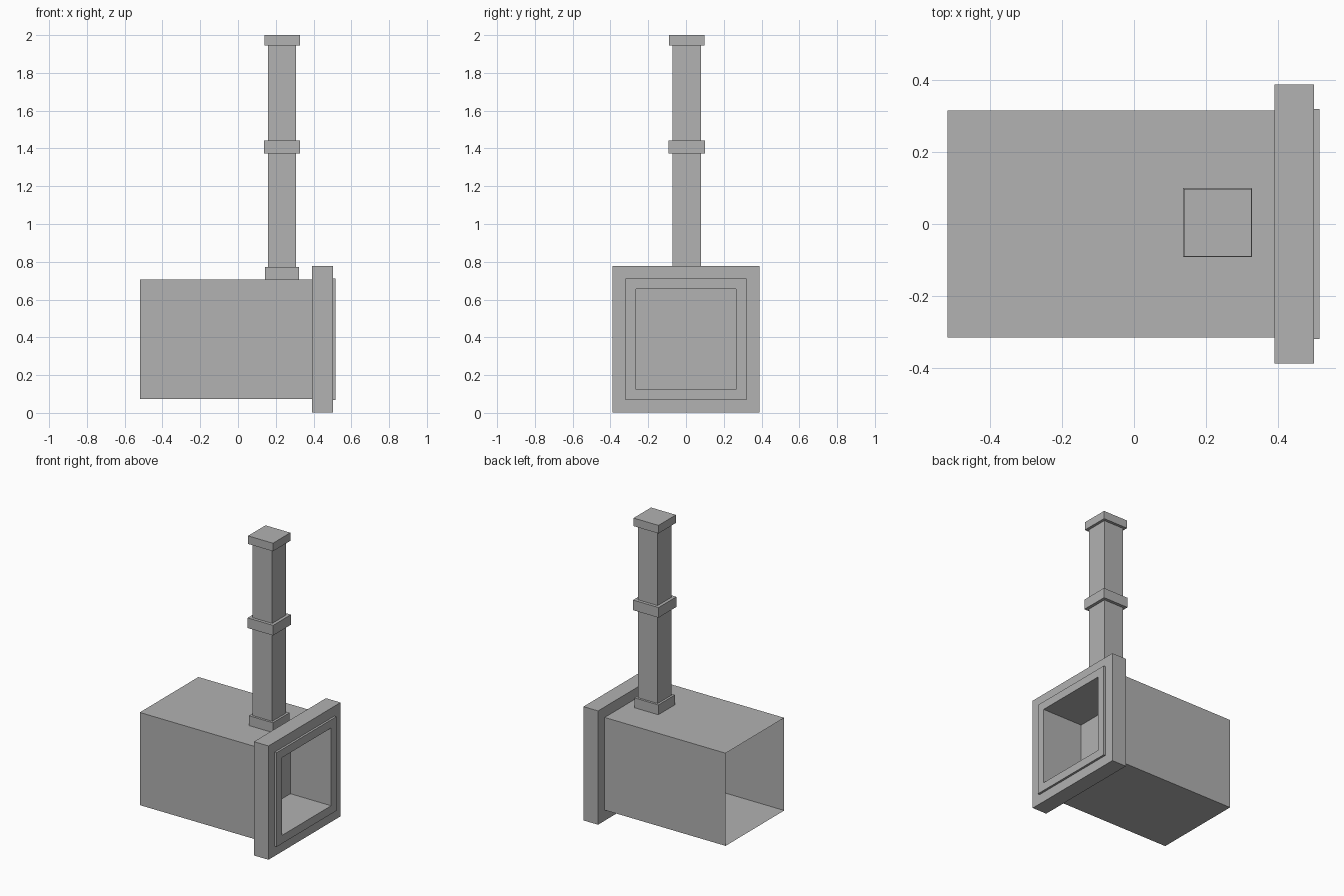
import bpy
import bmesh

cube = bpy.data.objects.get("Cube")
if cube:
    bpy.data.objects.remove(cube)

# One plain grey for everything
grey = bpy.data.materials.new("plain grey")
grey.use_nodes = True
colour = (0.445, 0.445, 0.445, 1)
grey.diffuse_color = colour
grey.node_tree.nodes["Principled BSDF"].inputs["Base Color"].default_value = colour

AXIS_Z = 0.39  # height of the firebox centre line


def finish(name, bm):
    mesh = bpy.data.meshes.new(name)
    bm.to_mesh(mesh)
    bm.free()
    mesh.materials.append(grey)
    obj = bpy.data.objects.new(name, mesh)
    bpy.context.collection.objects.link(obj)
    return obj


def square_loft(name, profile, closed=False, cap_end=False, inward=False):
    """Loft square rings along x; each profile point is (x, half width)."""
    bm = bmesh.new()
    rings = [[bm.verts.new((x, sy * h, AXIS_Z + sz * h))
              for sy, sz in ((-1, -1), (1, -1), (1, 1), (-1, 1))]
             for x, h in profile]
    pairs = list(zip(rings, rings[1:]))
    if closed:
        pairs.append((rings[-1], rings[0]))
    for a, b in pairs:
        for i in range(4):
            j = (i + 1) % 4
            bm.faces.new((a[i], a[j], b[j], b[i]))
    if cap_end:
        bm.faces.new(rings[-1])
    bmesh.ops.recalc_face_normals(bm, faces=bm.faces)
    if inward:
        bmesh.ops.reverse_faces(bm, faces=bm.faces)
    return finish(name, bm)


def block(name, x, y, half, z0, z1):
    """Upright square block."""
    bm = bmesh.new()
    bmesh.ops.create_cube(bm, size=1)
    bmesh.ops.scale(bm, vec=(2 * half, 2 * half, z1 - z0), verts=bm.verts)
    bmesh.ops.translate(bm, vec=(x, y, (z0 + z1) / 2), verts=bm.verts)
    return finish(name, bm)


# Thin-walled box, open at its far end
square_loft("firebox_shell", [(-0.52, 0.316), (0.392, 0.316)])

# Broad frame with a slightly raised inner rim
square_loft("front_frame",
            [(0.392, 0.265), (0.392, 0.388), (0.502, 0.388),
             (0.502, 0.321), (0.517, 0.321), (0.517, 0.265)], closed=True)

# Recess behind the frame opening, closed at the back
square_loft("recess_lining", [(0.392, 0.265), (0.21, 0.265)],
            cap_end=True, inward=True)

# Flue and its collars
FX, FY = 0.233, 0.004
block("flue_pipe", FX, FY, 0.075, 0.71, 1.97)
block("flue_base_collar", FX, FY, 0.09, 0.706, 0.773)
block("flue_middle_collar", FX, FY, 0.096, 1.372, 1.441)
block("flue_top_cap", FX, FY, 0.094, 1.945, 2.0)
